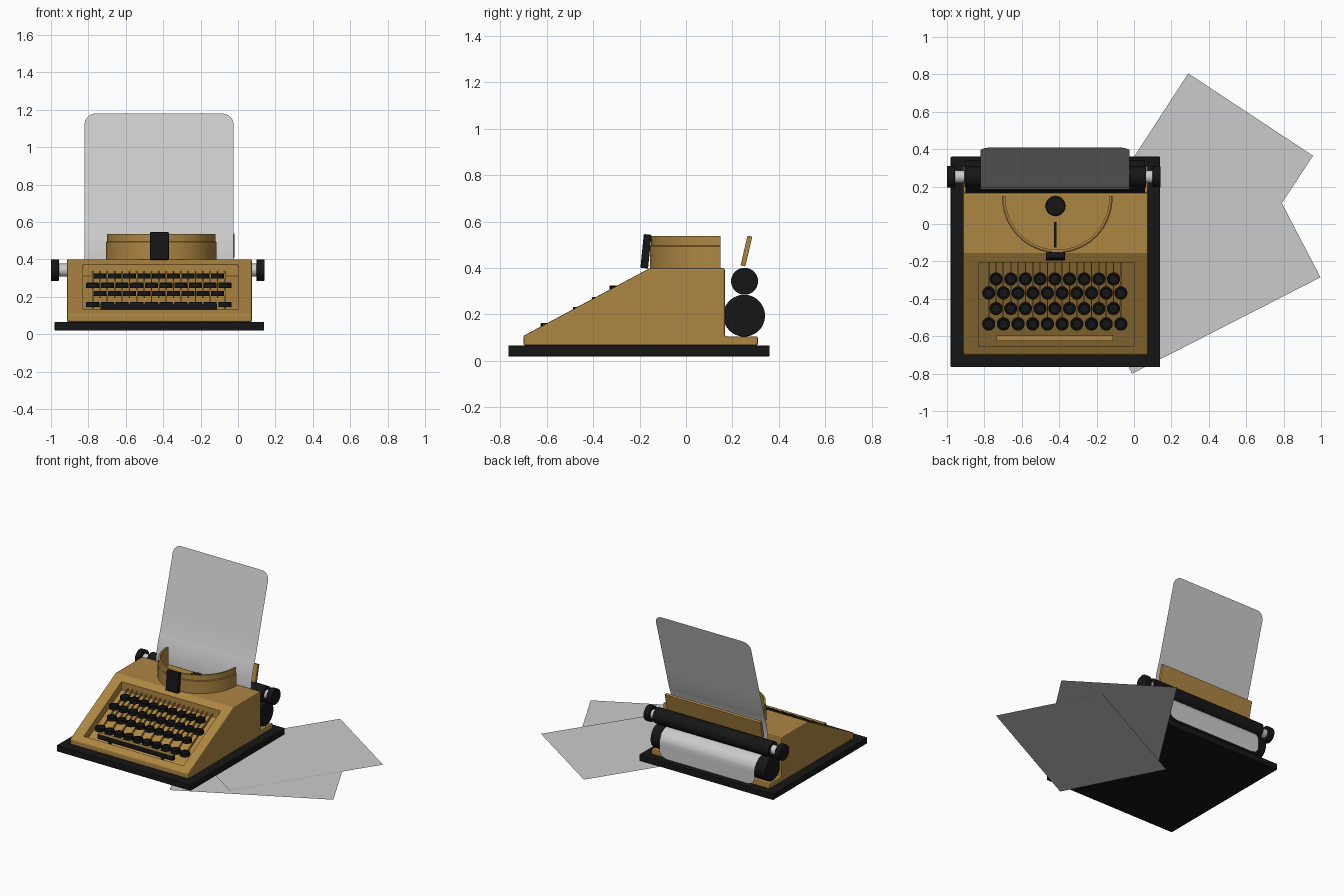
import bpy, bmesh
from math import pi, sin, cos, radians, atan2, hypot, sqrt
from mathutils import Matrix

if "Cube" in bpy.data.objects:
    bpy.data.objects.remove(bpy.data.objects["Cube"])

def material(name, c):
    m = bpy.data.materials.new(name)
    m.diffuse_color = (*c, 1)
    m.use_nodes = True
    m.node_tree.nodes["Principled BSDF"].inputs["Base Color"].default_value = m.diffuse_color
    return m

GOLD = material("gold_paint", (0.42, 0.24, 0.055))
BLACK = material("black", (0.008, 0.008, 0.008))
CX = -0.42                       # middle of the machine

def finish(name, bm, mat=None, smooth=True, bevel=0):
    bmesh.ops.recalc_face_normals(bm, faces=bm.faces)
    me = bpy.data.meshes.new(name)
    bm.to_mesh(me)
    bm.free()
    ob = bpy.data.objects.new(name, me)
    bpy.context.collection.objects.link(ob)
    if mat:
        me.materials.append(mat)
    if smooth:
        bpy.ops.object.select_all(action='DESELECT')
        ob.select_set(True)
        bpy.context.view_layer.objects.active = ob
        bpy.ops.object.shade_smooth_by_angle(angle=radians(35))
    if bevel:
        b = ob.modifiers.new("bevel", 'BEVEL')
        b.width, b.segments = bevel, 2
    return ob

def box(name, loc, size, mat=None, rx=0, bevel=0):
    bm = bmesh.new()
    m = Matrix.Translation(loc) @ Matrix.Rotation(rx, 4, 'X') @ Matrix.Diagonal((*size, 1))
    bmesh.ops.create_cube(bm, size=1, matrix=m)
    return finish(name, bm, mat, False, bevel)

def rod(name, x0, x1, y, z, r, mat=None, bevel=0):
    bm = bmesh.new()
    m = Matrix.Translation(((x0 + x1) / 2, y, z)) @ Matrix.Rotation(pi / 2, 4, 'Y')
    bmesh.ops.create_cone(bm, cap_ends=True, segments=48, radius1=r, radius2=r,
                          depth=x1 - x0, matrix=m)
    return finish(name, bm, mat, True, bevel)

def prism(name, profile, x0, x1, mat=None, bevel=0):
    bm = bmesh.new()
    f = bm.faces.new([bm.verts.new((x0, y, z)) for y, z in profile])
    g = bmesh.ops.extrude_face_region(bm, geom=[f])
    bmesh.ops.translate(bm, vec=(x1 - x0, 0, 0),
                        verts=[v for v in g['geom'] if isinstance(v, bmesh.types.BMVert)])
    return finish(name, bm, mat, False, bevel)

def lathe(name, profile, loc, mat, a0=0, a1=2 * pi, steps=32, close=False):
    bm = bmesh.new()
    vs = [bm.verts.new((r, 0, z)) for r, z in profile]
    n = len(vs)
    es = [bm.edges.new((vs[i], vs[(i + 1) % n])) for i in range(n if close else n - 1)]
    if close:
        bm.faces.new(vs)
    geom = list(bm.faces) + es + vs
    bmesh.ops.rotate(bm, verts=vs, cent=(0, 0, 0), matrix=Matrix.Rotation(a0, 3, 'Z'))
    r = bmesh.ops.spin(bm, geom=geom, cent=(0, 0, 0), axis=(0, 0, 1), angle=a1 - a0, steps=steps)
    bmesh.ops.remove_doubles(bm, verts=bm.verts, dist=1e-5)
    ob = finish(name, bm, mat)
    ob.location = loc
    return ob

def slope(y):                    # height of the sloping front
    return 0.108 + (y + 0.70) * 0.536

# base board and body shell with the keyboard well cut out
box("base_board", (CX, -0.2025, 0.043), (1.12, 1.125, 0.047), BLACK, bevel=0.004)
body = prism("body_shell", [(-0.70, 0.066), (-0.70, 0.108), (-0.155, 0.40), (0.167, 0.40),
                            (0.167, 0.106), (0.31, 0.106), (0.31, 0.066)],
             -0.915, 0.075, GOLD, 0.008)
cut = prism("keyboard_well_cutter", [(-0.655, slope(-0.655) - 0.062), (-0.205, slope(-0.205) - 0.062),
                                     (-0.205, 0.6), (-0.655, 0.6)], -0.83, 0.0)
cut.hide_render = True
cut.hide_viewport = True
boolean = body.modifiers.new("well", 'BOOLEAN')
boolean.object, boolean.operation, boolean.solver = cut, 'DIFFERENCE', 'EXACT'

# keys with their levers
key_mesh = None
KX = -0.4235
for row, (y, z, n) in enumerate([(-0.294, 0.311, 9), (-0.369, 0.262, 10),
                                 (-0.452, 0.219, 9), (-0.535, 0.160, 10)]):
    for i in range(n):
        x = KX + (i - (n - 1) / 2) * 0.0785
        if key_mesh is None:
            key = lathe("key", [(0, 0.009), (0.023, 0.009), (0.026, 0.0135), (0.032, 0.0135),
                                (0.035, 0.010), (0.035, -0.0135), (0, -0.0135)],
                        (x, y, z), BLACK, steps=24)
            key_mesh = key.data
        else:
            key = bpy.data.objects.new("key", key_mesh)
            bpy.context.collection.objects.link(key)
            key.location = (x, y, z)
        y1, z0, z1 = -0.204, z - 0.016, 0.332
        box("key_lever", (x, (y + y1) / 2, (z0 + z1) / 2),
            (0.007, hypot(y1 - y, z1 - z0), 0.012), GOLD, atan2(z1 - z0, y1 - y))

# space bar
box("space_bar", (KX, -0.61, 0.144), (0.625, 0.032, 0.034), BLACK)
box("space_bar_top", (KX, -0.61, 0.162), (0.621, 0.029, 0.003), GOLD)
for sx in (-0.22, 0.22):
    box("space_bar_stem", (KX + sx, -0.61, 0.11), (0.015, 0.015, 0.05), BLACK)

# curved type guard with its stepped rim, clip, hub and type bar
lathe("type_guard", [(0.295, 0.395), (0.295, 0.493), (0.290, 0.497), (0.290, 0.537),
                     (0.277, 0.537), (0.277, 0.395)],
      (-0.41, 0.14, 0), GOLD, pi * 0.99, pi * 2.01, 48, True)
box("guard_clip", (CX, -0.1725, 0.472), (0.10, 0.033, 0.146), BLACK, -0.10, 0.004)
lathe("type_hub", [(0, 0.415), (0.048, 0.415), (0.053, 0.41), (0.053, 0.395)],
      (CX, 0.096, 0), BLACK)
box("type_bar", (CX, -0.057, 0.405), (0.013, 0.135, 0.016), BLACK)

# rollers, shafts and knobs
rod("feed_roller", -0.90, 0.06, 0.25, 0.195, 0.090, BLACK, 0.004)
rod("platen_roller", -0.905, 0.065, 0.252, 0.343, 0.057, BLACK, 0.003)
rod("platen_shaft", -0.96, 0.12, 0.252, 0.343, 0.034)
for x in (-1.0, 0.098):
    rod("platen_knob", x, x + 0.043, 0.252, 0.343, 0.058, BLACK, 0.004)

# paper rest behind the sheet
box("paper_rest", (CX, 0.26, 0.473), (0.80, 0.021, 0.131), GOLD, -0.23, 0.002)

# typing sheet: hangs behind the lower roller, weaves between the rollers, rises in front
R1, R2 = 0.097, 0.061
path = [(0.352, 0.085 + 0.011 * i) for i in range(10)]
path += [(0.252 + 0.1 * cos(a), 0.195 + 0.091 * sin(a)) for a in [pi / 2 * i / 12 for i in range(1, 13)]]
path += [(0.252 - R2 * sin(a), 0.345 - 0.059 * cos(a)) for a in [pi / 2 * i / 10 for i in range(1, 11)]]
path += [(0.191 + 0.05 * (i / 10) ** 2, 0.345 + 0.024 * i) for i in range(1, 11)]
path += [(0.241 + 0.168 * t, 0.585 + 0.595 * t)
         for t in [0.2, 0.4, 0.6, 0.8] + [0.9 + 0.1 * sin(pi / 2 * i / 8) for i in range(9)]]
dist = [0]
for p, q in zip(path, path[1:]):
    dist.append(dist[-1] + hypot(q[0] - p[0], q[1] - p[1]))
bm = bmesh.new()
prev = None
for (y, z), d in zip(path, dist):
    e = min(d, dist[-1] - d)
    inset = 0 if e >= 0.06 else 0.06 - sqrt(max(0, 0.06 ** 2 - (0.06 - e) ** 2))
    w = 0.398 - inset
    cur = [bm.verts.new((-0.4225 + w * k, y, z)) for k in (-1, -0.5, 0, 0.5, 1)]
    if prev:
        for k in range(4):
            bm.faces.new((prev[k], prev[k + 1], cur[k + 1], cur[k]))
    prev = cur
finish("typing_sheet", bm)

# two loose sheets lying under the machine
for corners, z in ([[(0.29, 0.805), (0.957, 0.365), (0.337, -0.581), (-0.328, -0.146)], 0.006],
                   [[(0.997, -0.285), (0.632, 0.415), (-0.373, -0.10), (-0.01, -0.80)], 0.0]):
    bm = bmesh.new()
    bm.faces.new([bm.verts.new((x, y, z)) for x, y in corners])
    finish("loose_sheet", bm, None, False)
